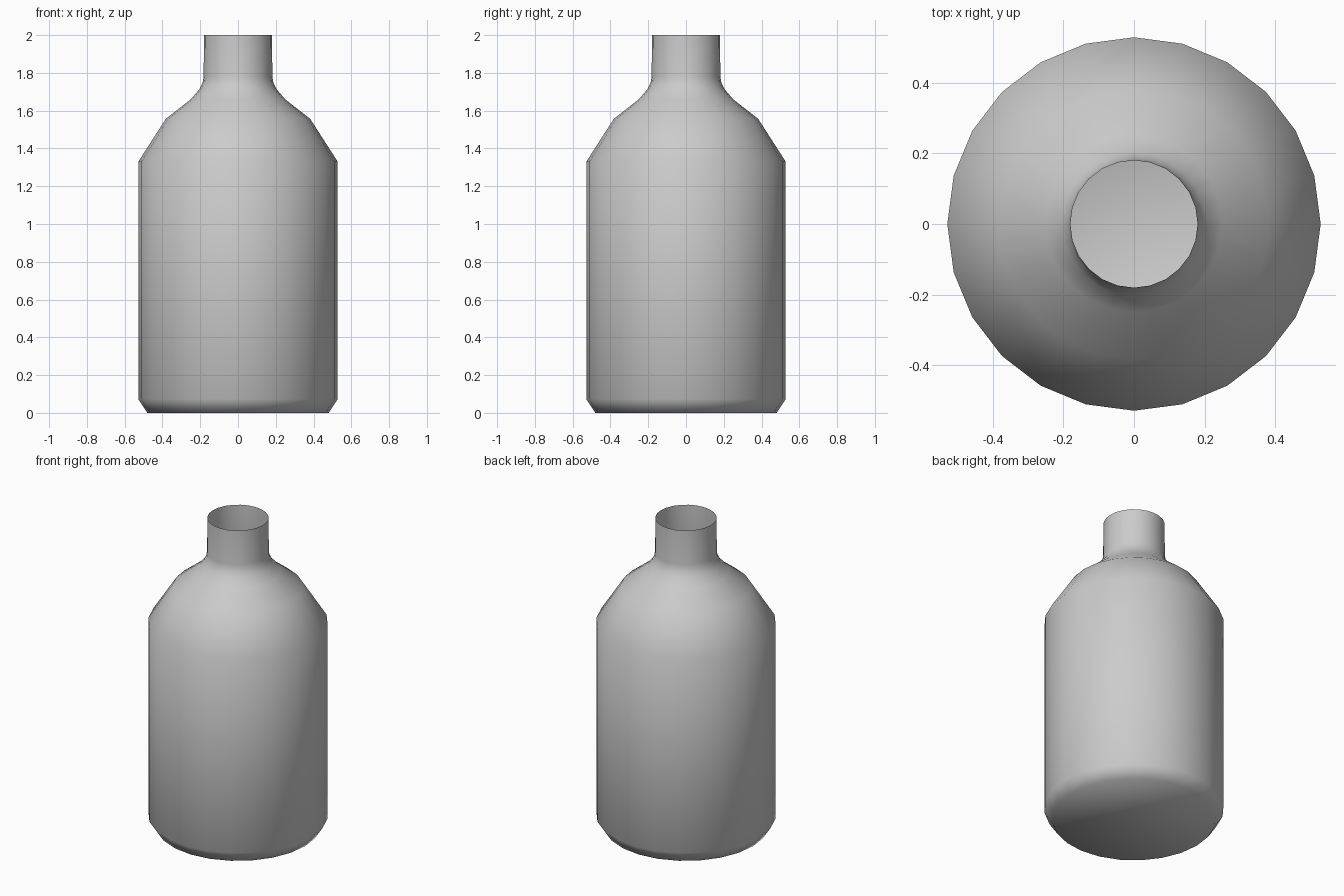
import bpy, bmesh, math

if "Cube" in bpy.data.objects:
    bpy.data.objects.remove(bpy.data.objects["Cube"])

SIDES = 24
# Bottle outline from base to lip: (radius, height)
PROFILE = [(0.48, 0.0), (0.528, 0.073), (0.528, 1.33), (0.382, 1.557),
           (0.25, 1.66), (0.203, 1.715), (0.187, 1.75), (0.182, 1.78), (0.18, 2.0)]

bm = bmesh.new()


def ring(radius, z):
    return [bm.verts.new((radius * math.cos(2 * math.pi * i / SIDES),
                          radius * math.sin(2 * math.pi * i / SIDES), z))
            for i in range(SIDES)]


# Thin single-skin wall, open at the lip
rings = [ring(r, z) for r, z in PROFILE]
for low, high in zip(rings, rings[1:]):
    for i in range(SIDES):
        j = (i + 1) % SIDES
        bm.faces.new((low[i], low[j], high[j], high[i]))

# Flat base
bm.faces.new(rings[0][::-1])
for face in bm.faces:
    face.smooth = True

mesh = bpy.data.meshes.new("bottle")
bm.to_mesh(mesh)
bm.free()
bottle = bpy.data.objects.new("bottle", mesh)
bpy.context.collection.objects.link(bottle)
